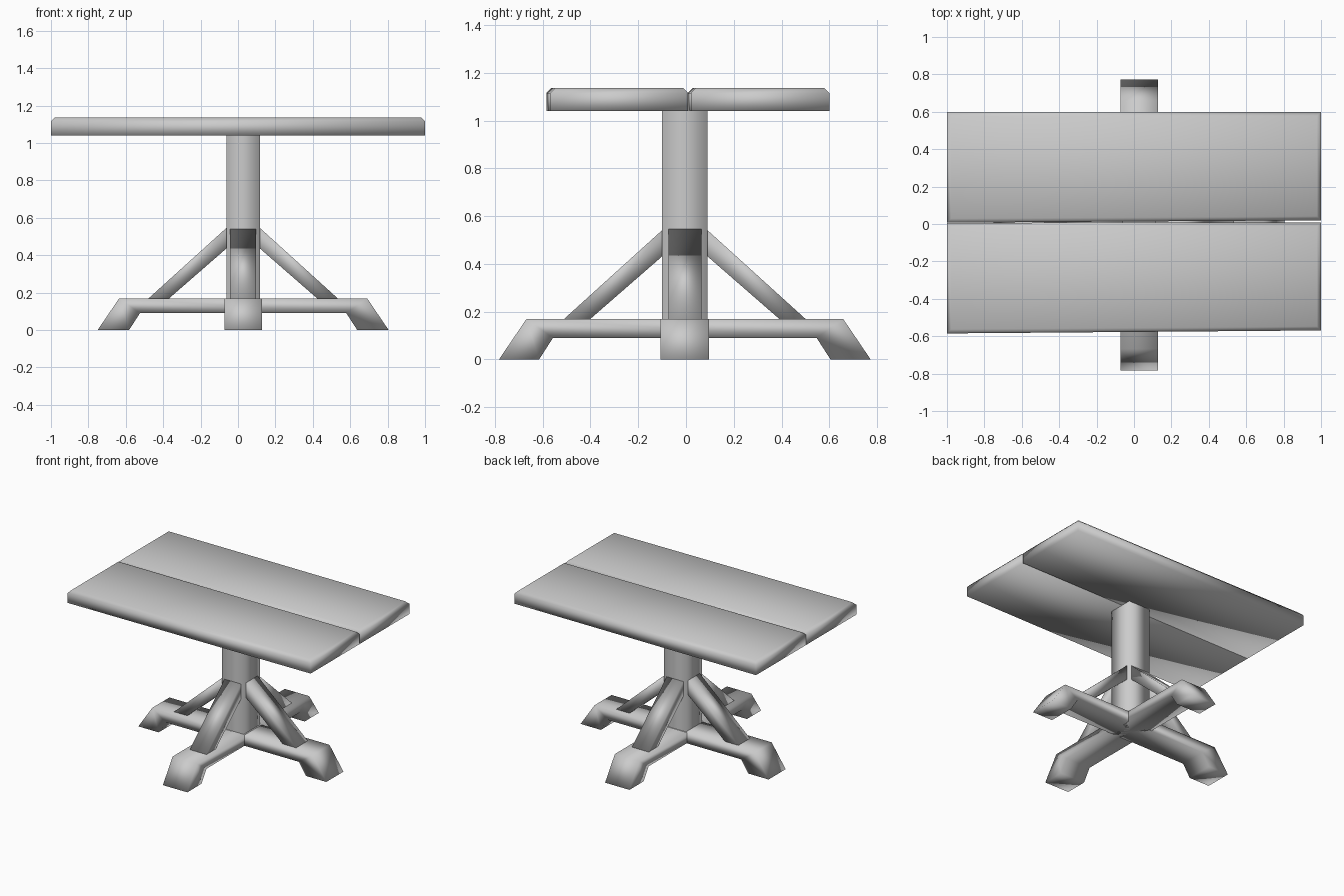
import bpy, bmesh, math
from mathutils import Matrix, Vector

if "Cube" in bpy.data.objects:
    bpy.data.objects.remove(bpy.data.objects["Cube"])

CENTRE = Vector((0.0275, -0.005, 0))   # the pedestal sits slightly off centre


def finish(name, bm):
    """Make a fully smooth-shaded object, as the soft worn timber has no hard edges."""
    bmesh.ops.recalc_face_normals(bm, faces=bm.faces)
    for f in bm.faces:
        f.smooth = True
    me = bpy.data.meshes.new(name)
    bm.to_mesh(me)
    bm.free()
    ob = bpy.data.objects.new(name, me)
    bpy.context.collection.objects.link(ob)
    return ob


def radial_part(name, profile, width, turn):
    """Extrude a (radius, z) profile across its width, then turn it about the post."""
    bm = bmesh.new()
    face = bm.faces.new([bm.verts.new((r, -width / 2, z)) for r, z in profile])
    ext = bmesh.ops.extrude_face_region(bm, geom=[face])
    verts = [g for g in ext['geom'] if isinstance(g, bmesh.types.BMVert)]
    bmesh.ops.translate(bm, verts=verts, vec=(0, width, 0))
    bm.transform(Matrix.Translation(CENTRE) @ Matrix.Rotation(turn, 4, 'Z'))
    return finish(name, bm)


def square_post(name, size, z0, z1):
    """Open-ended square tube: both ends are buried in other parts."""
    bm = bmesh.new()
    bmesh.ops.create_cube(bm, size=1)
    ends = [f for f in bm.faces if abs(f.normal.z) > 0.5]
    bmesh.ops.delete(bm, geom=ends, context='FACES_ONLY')
    bm.transform(Matrix.Translation(CENTRE + Vector((0, 0, (z0 + z1) / 2)))
                 @ Matrix.Diagonal((size[0], size[1], z1 - z0, 1)))
    return finish(name, bm)


def plank(name, near, far, z0=1.04, z1=1.137, chamfer=0.022):
    """Slightly skewed board; near/far hold the y values at the left and right ends."""
    bm = bmesh.new()
    base = bm.faces.new([bm.verts.new(p) for p in (
        (-1, near[0], z0), (1, near[1], z0), (1, far[1], z0), (-1, far[0], z0))])
    ext = bmesh.ops.extrude_face_region(bm, geom=[base])
    top = [g for g in ext['geom'] if isinstance(g, bmesh.types.BMVert)]
    bmesh.ops.translate(bm, verts=top, vec=(0, 0, z1 - z0))
    rim = [e for e in bm.edges if all(v.co.z > z1 - 0.001 for v in e.verts)]
    bmesh.ops.bevel(bm, geom=rim, offset=chamfer, segments=1, affect='EDGES')
    return finish(name, bm)


# Table top boards
plank("front_board", (-0.585, -0.569), (0.006, 0.009))
plank("back_board", (0.007, 0.020), (0.6, 0.6))

# Post
square_post("post", (0.18, 0.19), 0.1, 1.045)

# Two crossing beams with splayed feet at both ends
HALF = [(0.552, 0.09), (0.61, 0), (0.778, 0), (0.6625, 0.17)]
BEAM = HALF + [(-r, z) for r, z in reversed(HALF)]
radial_part("side_to_side_leg_beam", BEAM, 0.202, 0)
radial_part("front_to_back_leg_beam", BEAM, 0.202, math.pi / 2)

# A diagonal brace over each leg
BRACE = [(0.085, 0.55), (0.505, 0.17), (0.395, 0.17), (0.085, 0.44)]
for i, side in enumerate(("right", "back", "left", "front")):
    radial_part(side + "_brace", BRACE, 0.138, i * math.pi / 2)
